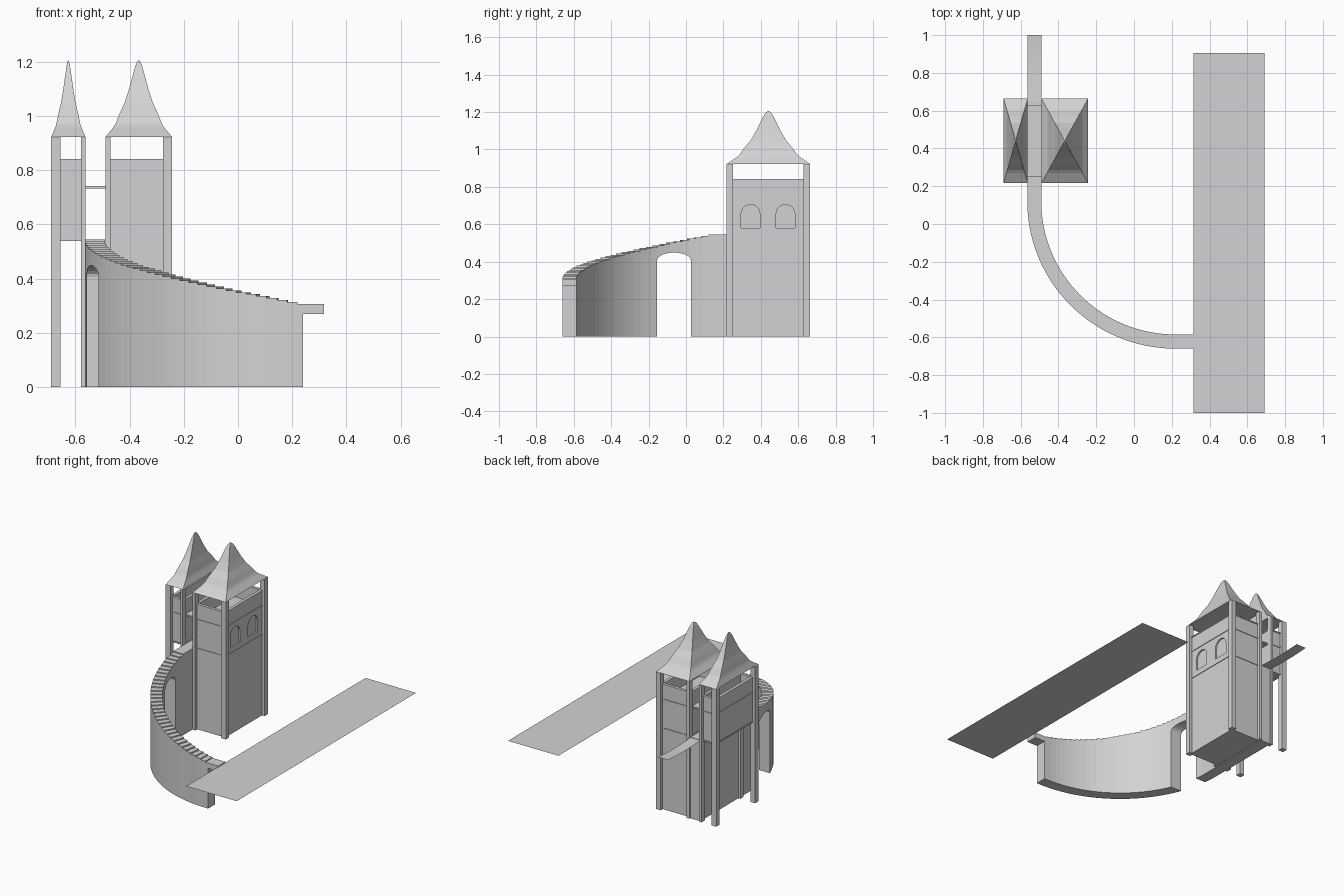
import bpy, bmesh, math

if "Cube" in bpy.data.objects:
    bpy.data.objects.remove(bpy.data.objects["Cube"])

stone = bpy.data.materials.new("light_grey")
stone.diffuse_color = (0.65, 0.65, 0.66, 1)
stone.use_nodes = True
stone.node_tree.nodes["Principled BSDF"].inputs["Base Color"].default_value = stone.diffuse_color


def make(name, bm):
    bmesh.ops.recalc_face_normals(bm, faces=bm.faces)
    me = bpy.data.meshes.new(name)
    bm.to_mesh(me)
    bm.free()
    me.materials.append(stone)
    ob = bpy.data.objects.new(name, me)
    bpy.context.collection.objects.link(ob)
    return ob


def add_box(bm, x0, x1, y0, y1, z0, z1):
    vs = bmesh.ops.create_cube(bm, size=1)["verts"]
    for v in vs:
        v.co.x = x0 if v.co.x < 0 else x1
        v.co.y = y0 if v.co.y < 0 else y1
        v.co.z = z0 if v.co.z < 0 else z1


def boxes(name, items):
    bm = bmesh.new()
    for b in items:
        add_box(bm, *b)
    return make(name, bm)


def ring(x0, x1, y0, y1, z0, z1, t):
    return [(x0, x1, y0, y0 + t, z0, z1), (x0, x1, y1 - t, y1, z0, z1),
            (x0, x0 + t, y0 + t, y1 - t, z0, z1), (x1 - t, x1, y0 + t, y1 - t, z0, z1)]


def prism_x(name, pts, x0, x1):
    """Extrude a y,z outline along x."""
    bm = bmesh.new()
    f = bm.faces.new([bm.verts.new((x0, y, z)) for y, z in pts])
    ext = bmesh.ops.extrude_face_region(bm, geom=[f])["geom"]
    bmesh.ops.translate(bm, vec=(x1 - x0, 0, 0),
                        verts=[v for v in ext if isinstance(v, bmesh.types.BMVert)])
    return make(name, bm)


def cut(ob, cutter):
    m = ob.modifiers.new("cut", "BOOLEAN")
    m.object = cutter
    m.operation = "DIFFERENCE"
    m.solver = "EXACT"
    cutter.hide_render = True
    cutter.hide_viewport = True
    cutter.display_type = "WIRE"


# curved stair wall: sections along the path (inner xy, outer xy), one tread each
N = 32
cx, cy = 0.22, 0.12
sections = [((0.24, -0.585), (0.24, -0.66))]
for i in range(N + 1):
    a = math.pi / 2 * i / N
    s, c = math.sin(a), math.cos(a)
    sections.append(((cx - 0.711 * s, cy - 0.705 * c), (cx - 0.785 * s, cy - 0.78 * c)))
sections.append(((-0.491, 0.655), (-0.565, 0.655)))
cells = len(sections) - 1
tread = [0.306 + 0.239 * i / (cells - 1) for i in range(cells)]

bm = bmesh.new()
bot = [[bm.verts.new((*p, 0)) for p in s] for s in sections]
lo = [None] + [[bm.verts.new((*p, tread[i - 1])) for p in sections[i]] for i in range(1, cells + 1)]
hi = [[bm.verts.new((*p, tread[i])) for p in sections[i]] for i in range(cells)]
for i in range(cells):
    for k in (0, 1):
        loop = [bot[i][k], bot[i + 1][k], lo[i + 1][k], hi[i][k]]
        if i:
            loop.append(lo[i][k])
            
        bm.faces.new(loop)
    bm.faces.new((hi[i][0], lo[i + 1][0], lo[i + 1][1], hi[i][1]))
    bm.faces.new((bot[i][0], bot[i][1], bot[i + 1][1], bot[i + 1][0]))
    if i:
        bm.faces.new((lo[i][0], hi[i][0], hi[i][1], lo[i][1]))
bm.faces.new((bot[0][0], bot[0][1], hi[0][1], hi[0][0]))
bm.faces.new((bot[-1][0], bot[-1][1], lo[-1][1], lo[-1][0]))
wall = make("stair_wall", bm)

# archway through the stair wall
arch = [(-0.155, -0.1), (0.027, -0.1)]
arch += [(-0.064 + 0.091 * math.cos(math.pi * i / 12),
          0.406 + 0.043 * math.sin(math.pi * i / 12)) for i in range(13)]
cut(wall, prism_x("arch_cutter", arch, -0.75, -0.35))

# landing stub, flat platform and thin sagging bridge
boxes("landing_stub", [(0.24, 0.317, -0.66, -0.585, 0.27, 0.306)])
bm = bmesh.new()
bm.faces.new([bm.verts.new(p) for p in
              ((0.315, -1, 0.3), (0.69, -1, 0.3), (0.69, 0.905, 0.3), (0.315, 0.905, 0.3))])
make("platform", bm)
bm = bmesh.new()
prev = None
for i in range(11):
    t = i / 10
    z = 0.543 - 0.03 * t * (1 - t)
    row = [bm.verts.new((x, 0.65 + 0.35 * t, z)) for x in (-0.565, -0.491)]
    if prev:
        bm.faces.new((prev[0], prev[1], row[1], row[0]))
    prev = row
make("bridge", bm)

# towers: name, outline x, wall inset x, post spans, wall base
Y0, Y1 = 0.217, 0.664
WY0, WY1 = 0.238, 0.643
roof_profile = [(0.922, 1), (0.958, 0.76), (0.972, 0.69), (1.01, 0.57), (1.05, 0.42),
                (1.10, 0.29), (1.15, 0.18), (1.185, 0.10), (1.20, 0.05), (1.206, 0.01)]
towers = [
    ("small", -0.69, -0.563, -0.670, -0.568, ((-0.69, -0.655), (-0.58, -0.563)), 0.543),
    ("large", -0.49, -0.243, -0.484, -0.262, ((-0.49, -0.47), (-0.277, -0.243)), 0.0),
]
for name, x0, x1, wx0, wx1, spans, base in towers:
    # corner posts
    boxes(name + "_tower_posts", [(a, b, c, d, 0, 0.922) for a, b in spans
                                  for c, d in ((Y0, 0.252), (0.629, Y1))])
    # main walls
    body = boxes(name + "_tower_walls", [(wx0, wx1, WY0, WY1, base, 0.738)])
    # open gallery parapet, with rails and floor bands
    boxes(name + "_tower_parapet", ring(wx0, wx1, WY0, WY1, 0.738, 0.835, 0.012))
    e = 0.004
    boxes(name + "_tower_rail", ring(wx0 - e, wx1 + e, WY0 - e, WY1 + e, 0.834, 0.842, 0.02))
    boxes(name + "_tower_band", ring(wx0 - e, wx1 + e, WY0 - e, WY1 + e, 0.539, 0.547, 0.02))
    # curved pyramid roof
    bm = bmesh.new()
    mx, my, hx, hy = (x0 + x1) / 2, (Y0 + Y1) / 2, (x1 - x0) / 2, (Y1 - Y0) / 2
    rows = [[bm.verts.new((mx + sx * hx * s, my + sy * hy * s, z))
             for sx, sy in ((-1, -1), (1, -1), (1, 1), (-1, 1))] for z, s in roof_profile]
    for a, b in zip(rows, rows[1:]):
        for k in range(4):
            bm.faces.new((a[k], a[(k + 1) % 4], b[(k + 1) % 4], b[k]))
    bm.faces.new(rows[0])
    bm.faces.new(rows[-1])
    make(name + "_tower_roof", bm)

# arched window recesses on the large tower
for i, wy in enumerate((0.345, 0.532)):
    pts = [(wy - 0.05, 0.58), (wy + 0.05, 0.58)]
    pts += [(wy + 0.05 * math.cos(math.pi * k / 10), 0.657 + 0.048 * math.sin(math.pi * k / 10))
            for k in range(11)]
    cut(body, prism_x("window_cutter_%d" % i, pts, -0.272, -0.2))

# gallery floor bridging both towers
boxes("gallery_floor", [(-0.674, -0.258, 0.252, 0.629, 0.733, 0.742),
                        (-0.674, -0.564, 0.234, 0.647, 0.7335, 0.7415),
                        (-0.488, -0.258, 0.234, 0.647, 0.7335, 0.7415)])
